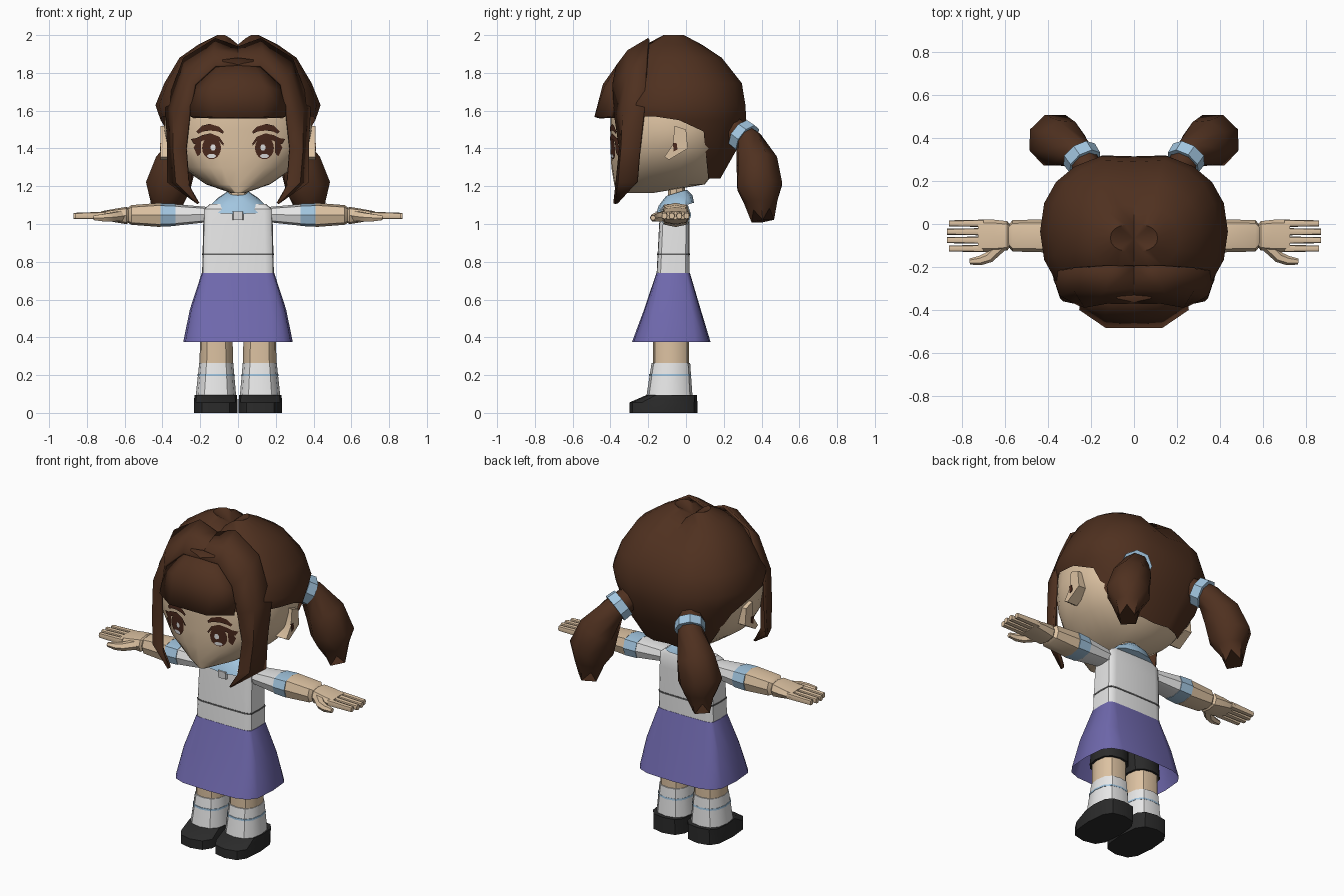
import bpy, bmesh
from math import cos, sin, pi, copysign, radians
from mathutils import Vector
from mathutils.bvhtree import BVHTree

if "Cube" in bpy.data.objects:
    bpy.data.objects.remove(bpy.data.objects["Cube"])


def material(name, r, g, b):
    m = bpy.data.materials.new(name)
    m.use_nodes = True
    m.diffuse_color = (r, g, b, 1)
    node = m.node_tree.nodes["Principled BSDF"]
    node.inputs["Base Color"].default_value = (r, g, b, 1)
    node.inputs["Roughness"].default_value = 0.9
    return m


SKIN = material("skin", 0.72, 0.54, 0.36)
HAIR = material("brown hair", 0.078, 0.03, 0.014)
WHITE = material("white cloth", 0.80, 0.80, 0.80)
BLUE = material("light blue", 0.36, 0.56, 0.74)
PURPLE = material("purple cloth", 0.16, 0.14, 0.42)
BLACK = material("black", 0.024, 0.024, 0.024)
GREY = material("grey seam", 0.12, 0.12, 0.12)
EYE = material("eye brown", 0.07, 0.022, 0.012)


def finish(name, bm, mat, mirror=False, thick=0, angle=35):
    bmesh.ops.remove_doubles(bm, verts=bm.verts, dist=0.0005)
    bmesh.ops.recalc_face_normals(bm, faces=bm.faces)
    mesh = bpy.data.meshes.new(name)
    bm.to_mesh(mesh)
    bm.free()
    ob = bpy.data.objects.new(name, mesh)
    bpy.context.collection.objects.link(ob)
    mesh.materials.append(mat)
    bpy.ops.object.select_all(action="DESELECT")
    ob.select_set(True)
    bpy.context.view_layer.objects.active = ob
    bpy.ops.object.shade_smooth_by_angle(angle=radians(angle))
    if thick:
        ob.modifiers.new("thickness", "SOLIDIFY").thickness = thick
    if mirror:
        ob.modifiers.new("mirror", "MIRROR")
    return ob


def grid_mesh(rows, closed=True, caps=(True, True)):
    """Join rows of points into a surface."""
    bm = bmesh.new()
    vs = [[bm.verts.new(p) for p in row] for row in rows]
    n = len(rows[0])
    for a, b in zip(vs, vs[1:]):
        for j in range(n if closed else n - 1):
            k = (j + 1) % n
            bm.faces.new((a[j], a[k], b[k], b[j]))
    if closed:
        for end, on in ((vs[0], caps[0]), (vs[-1], caps[1])):
            if on:
                bm.faces.new(end)
    return bm


def power(value, e):
    return copysign(abs(value) ** (2 / e), value)


def loft_rows(rings, n, e, axis):
    """Ring: position along axis, two centre values, two radii."""
    rows = []
    for t, c1, c2, r1, r2 in rings:
        row = []
        for j in range(n):
            a = 2 * pi * j / n
            p, q = c1 + r1 * power(cos(a), e), c2 + r2 * power(sin(a), e)
            row.append(Vector((p, q, t) if axis == "z" else (t, p, q)))
        rows.append(row)
    return rows


def loft(name, mat, rings, n=12, e=3, axis="z", caps=(True, True), **kw):
    return finish(name, grid_mesh(loft_rows(rings, n, e, axis), True, caps), mat, **kw)


def tube(name, mat, path, n=8, zigzag=0, **kw):
    """Ring: centre point and radius, square to the path."""
    pts = [Vector(p[:3]) for p in path]
    rows = []
    for i, p in enumerate(pts):
        d = (pts[min(i + 1, len(pts) - 1)] - pts[max(i - 1, 0)]).normalized()
        u = d.cross(Vector((0, 0, 1))).normalized()
        v = d.cross(u)
        row = [p + path[i][3] * (u * cos(2 * pi * j / n) + v * sin(2 * pi * j / n)) for j in range(n)]
        if zigzag and i == len(pts) - 1:
            row = [q + d * zigzag * (j % 2) for j, q in enumerate(row)]
        rows.append(row)
    return finish(name, grid_mesh(rows), mat, **kw)


def prism(name, mat, outline, x0, x1):
    """Side outline in y and z, widened along x."""
    rows = [[Vector((x, y, z)) for y, z in outline] for x in (x0, x1)]
    return finish(name, grid_mesh(rows), mat, mirror=True)


# Head
head_rings = [(1.165, 0, -.27, .04, .10), (1.21, 0, -.14, .17, .24), (1.3, 0, -.112, .30, .283),
              (1.4, 0, -.08, .37, .32), (1.5, 0, -.075, .39, .325), (1.6, 0, -.08, .38, .32),
              (1.72, 0, -.08, .34, .29), (1.85, 0, -.08, .22, .19)]
head_bm = grid_mesh(loft_rows(head_rings, 28, 2.4, "z"))
face_tree = BVHTree.FromBMesh(head_bm)
finish("head", head_bm, SKIN, angle=50)
ear = [(-.06, 1.52), (0, 1.5), (.01, 1.4), (-.09, 1.34), (-.115, 1.355), (-.07, 1.42)]
prism("ears", SKIN, ear, .34, .41)
prism("ear_marks", EYE, [(-.07, 1.43), (-.05, 1.43), (-.045, 1.395), (-.065, 1.385)], .405, .414)


# Face details laid over the curved face
def face_plate(name, mat, top, bottom, lift):
    rows = []
    for chain in (top, bottom):
        rows.append([])
        for x, z in chain:
            hit = face_tree.ray_cast(Vector((x, -2, z)), Vector((0, 1, 0)))[0]
            rows[-1].append(hit - Vector((0, lift, 0)))
    finish(name, grid_mesh(rows, closed=False), mat, mirror=True)


def oval(cx, cz, rx, rz, n=10):
    arc = [pi * j / n for j in range(n + 1)]
    return ([(cx - rx * cos(a), cz + rz * sin(a)) for a in arc],
            [(cx - rx * cos(a), cz - rz * sin(a)) for a in arc])


face_plate("irises", EYE, *oval(.14, 1.403, .05, .06), .006)
face_plate("eye_highlights", WHITE, *oval(.132, 1.405, .014, .017, 6), .010)
face_plate("lower_eye_lights", WHITE, *oval(.14, 1.36, .024, .011, 6), .010)
face_plate("upper_lashes", EYE,
           [(.075, 1.425), (.1, 1.462), (.145, 1.48), (.19, 1.47), (.22, 1.455), (.25, 1.45)],
           [(.078, 1.415), (.1, 1.44), (.145, 1.45), (.19, 1.44), (.21, 1.42), (.235, 1.425)], .008)
face_plate("outer_lashes", EYE, [(.195, 1.45), (.215, 1.44), (.235, 1.405)],
           [(.195, 1.38), (.205, 1.365), (.215, 1.36)], .007)
face_plate("eyebrows", EYE, [(.075, 1.49), (.1, 1.515), (.15, 1.53), (.19, 1.52), (.22, 1.49)],
           [(.08, 1.478), (.105, 1.49), (.15, 1.495), (.185, 1.49), (.21, 1.478)], .008)

# Hair cap: rings of z, half width, front, back, trimmed by a rim that drops at the back
cap_table = [(2.0, .11, -.13, 0), (1.95, .21, -.22, .09), (1.88, .31, -.29, .2), (1.745, .39, -.36, .31),
             (1.63, .437, -.4, .33), (1.55, .41, -.41, .335), (1.4, .36, -.33, .285), (1.24, .26, -.2, .19)]


def cap_point(z, a):
    for upper, lower in zip(cap_table, cap_table[1:]):
        if z >= lower[0] - 1e-6:
            f = (upper[0] - z) / (upper[0] - lower[0])
            rx, front, back = [u + (w - u) * f for u, w in zip(upper[1:], lower[1:])]
            break
    x = rx * power(cos(a), 2.3)
    y = (front + back) / 2 + (back - front) / 2 * power(sin(a), 2.3)
    crease = max(0, 1 - abs(x) / .06)
    if y > .15:
        y -= .02 * crease
    return Vector((x, y, z - .05 * crease * max(0, (z - 1.7) / .3)))


def rim(a):
    s = sin(a)
    return 1.57 if s < -.1 else 1.55 if s < .2 else 1.49 if s < .5 else 1.24


angles = [2 * pi * j / 20 for j in range(20)]
rows = [[Vector((0, -.07, 1.945))] * 20]
rows += [[cap_point(max(r[0], rim(a)), a) for a in angles] for r in cap_table]
cap_bm = grid_mesh(rows, caps=(False, False))
bmesh.ops.dissolve_degenerate(cap_bm, dist=.0005, edges=cap_bm.edges)
finish("hair_cap", cap_bm, HAIR, angle=45)

# Parted front hair with long side locks: back edge, middle, front edge
locks = [[(0, -.2, 1.94), (.12, -.2, 1.985), (.29, -.21, 1.88), (.385, -.22, 1.62), (.375, -.245, 1.4),
          (.375, -.26, 1.22), (.22, -.36, 1.11)],
         [(0, -.3, 1.9), (.13, -.31, 1.92), (.28, -.31, 1.8), (.345, -.335, 1.6), (.345, -.345, 1.4),
          (.33, -.36, 1.22), (.215, -.375, 1.105)],
         [(0, -.37, 1.84), (.12, -.37, 1.84), (.23, -.39, 1.74), (.26, -.38, 1.57), (.275, -.355, 1.4),
          (.26, -.375, 1.2), (.21, -.385, 1.11)]]
finish("side_locks", grid_mesh(locks, closed=False), HAIR, mirror=True, thick=.015, angle=50)

# Fringe
fringe = [[(0, -.34, 1.88), (.08, -.34, 1.87), (.19, -.33, 1.82)],
          [(0, -.44, 1.74), (.14, -.43, 1.73), (.25, -.36, 1.70)],
          [(0, -.485, 1.567), (.13, -.485, 1.567), (.255, -.40, 1.57)]]
finish("fringe", grid_mesh(fringe, closed=False), HAIR, mirror=True, thick=.03, angle=50)

# Pigtails and ties
tube("pigtails", HAIR, [(.21, .25, 1.50, .07), (.265, .33, 1.44, .075), (.33, .375, 1.32, .115),
                        (.37, .39, 1.2, .128), (.375, .395, 1.12, .09), (.38, .40, 1.075, .06)],
     n=8, zigzag=.06, mirror=True, angle=50)
tube("hair_ties", BLUE, [(.228, .285, 1.478, .085), (.255, .325, 1.448, .088)], mirror=True)

# Neck, torso and collar
loft("neck", SKIN, [(1.05, 0, -.05, .05, .045), (1.24, 0, -.05, .05, .045)], n=8, e=2)
loft("torso", WHITE, [(.74, 0, -.068, .19, .0875), (1.0, 0, -.062, .184, .08), (1.08, 0, -.06, .18, .076),
                      (1.105, 0, -.055, .15, .06)], n=16, e=7)
loft("waist_seam", GREY, [(.836, 0, -.0655, .19, .087), (.845, 0, -.0655, .19, .087)], n=16, e=7)
collar_rows = loft_rows([(1.165, 0, -.05, .06, .055), (1.125, 0, -.055, .12, .09),
                         (1.085, 0, -.058, .165, .1)], 12, 2.3, "z")
for row in collar_rows:
    for p in row:
        p.z += .3 * (p.y + .05)
finish("collar", grid_mesh(collar_rows), BLUE)
loft("collar_knot", WHITE, [(1.02, 0, -.145, .028, .012), (1.065, 0, -.15, .028, .012)], n=8, e=6)

# Skirt, open below
skirt = [loft_rows([ring], 16, e, "z")[0] for ring, e in
         (((.74, 0, -.068, .192, .089), 7), ((.547, 0, -.072, .255, .15), 5), ((.375, 0, -.078, .29, .208), 4))]
finish("skirt", grid_mesh(skirt, caps=(True, False)), PURPLE, angle=50)

# Legs, shorts, socks and shoes
loft("shorts", BLACK, [(.39, .115, -.08, .1, .108), (.6, .105, -.075, .1, .085)], mirror=True, e=2.5)
loft("legs", SKIN, [(.255, .115, -.08, .088, .095), (.5, .115, -.08, .086, .095)], mirror=True, e=2.5)
loft("socks", WHITE, [(.08, .117, -.088, .108, .123), (.265, .115, -.08, .09, .102)], mirror=True, e=2.5)
loft("sock_stripes", BLUE, [(.196, .116, -.084, .099, .112), (.207, .116, -.084, .098, .111)],
     mirror=True, e=2.5)
loft("shoes", BLACK, [(0, .118, -.12, .116, .18), (.055, .118, -.12, .116, .18),
                      (.095, .118, -.075, .112, .133)], mirror=True, e=3)

# Arms
arm = dict(axis="x", n=8, e=3, mirror=True)
loft("sleeves", WHITE, [(.16, -.058, 1.05, .06, .04), (.33, -.055, 1.048, .076, .057)], **arm)
loft("cuffs", BLUE, [(.33, -.055, 1.048, .08, .059), (.41, -.055, 1.048, .083, .062)], **arm)
loft("forearms", SKIN, [(.41, -.055, 1.048, .077, .064), (.565, -.055, 1.048, .073, .052),
                        (.585, -.055, 1.047, .05, .038)], **arm)
loft("palms", SKIN, [(.575, -.055, 1.045, .05, .035), (.59, -.055, 1.045, .068, .046),
                     (.65, -.055, 1.045, .075, .036), (.725, -.055, 1.045, .075, .022)], **arm)
for i, finger in enumerate(("little", "ring", "middle", "index")):
    y = .003 - .039 * i
    tip = .86 + .011 * (i in (1, 2))
    loft(finger + "_fingers", SKIN, [(.7, y, 1.045, .017, .02), (tip, y, 1.043, .014, .016)], **arm)
tube("thumbs", SKIN, [(.62, -.10, 1.043, .03), (.675, -.155, 1.036, .026), (.715, -.17, 1.033, .022),
                      (.765, -.175, 1.033, .014)], n=6, mirror=True)
